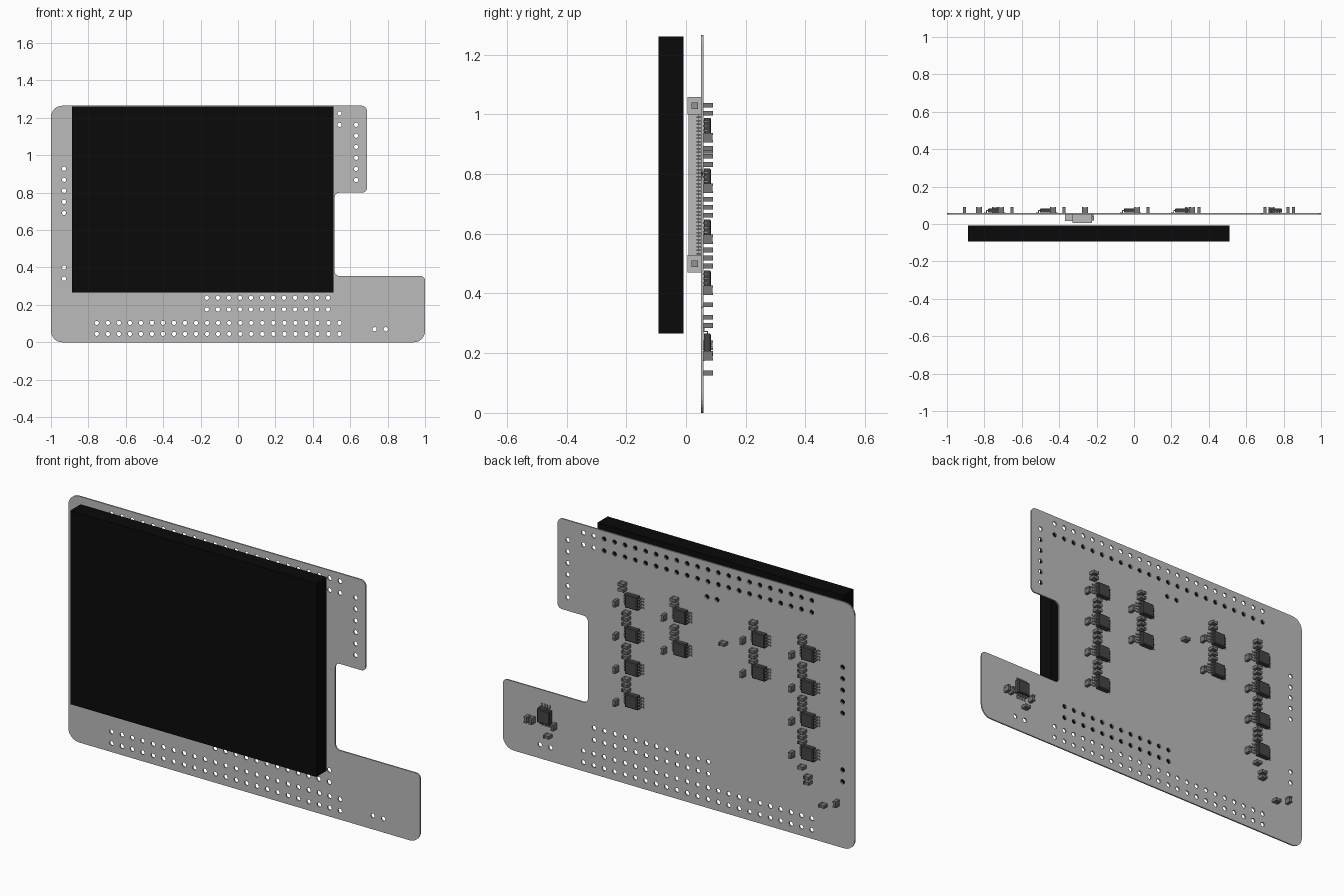
import bpy, bmesh
from math import cos, sin, pi, radians
from mathutils import Vector, Matrix

cube = bpy.data.objects.get("Cube")
if cube:
    bpy.data.objects.remove(cube)


def material(name, value):
    m = bpy.data.materials.new(name)
    m.use_nodes = True
    col = (value, value, value, 1)
    m.diffuse_color = col
    m.node_tree.nodes["Principled BSDF"].inputs["Base Color"].default_value = col
    return m


BOARD = material("light grey board", 0.5)
BLACK = material("display black", 0.003)
CHIP = material("chip dark grey", 0.06)
METAL = material("solder grey", 0.3)
PART = material("part mid grey", 0.19)
BACK = 0.058   # rear face of the board
FRONT = 0.051  # front face of the board


def box(bm, lo, hi, mat=0):
    size = Vector(hi) - Vector(lo)
    mid = (Vector(hi) + Vector(lo)) / 2
    made = bmesh.ops.create_cube(bm, size=1, matrix=Matrix.Translation(mid) @ Matrix.Diagonal((*size, 1)))
    for f in {f for v in made["verts"] for f in v.link_faces}:
        f.material_index = mat


def mesh_from(bm, name, mats):
    me = bpy.data.meshes.new(name)
    bm.to_mesh(me)
    bm.free()
    for m in mats:
        me.materials.append(m)
    return me


def place(name, me, loc=(0, 0, 0), turned=False):
    ob = bpy.data.objects.new(name, me)
    ob.location = loc
    ob.rotation_euler.y = radians(90) if turned else 0
    bpy.context.collection.objects.link(ob)
    return ob


# Circuit board: rounded outline with round holes, filled and extruded
def rounded(corners):
    pts = []
    for i, (x, z, r) in enumerate(corners):
        p = Vector((x, z))
        a = (Vector(corners[i - 1][:2]) - p).normalized()
        b = (Vector(corners[(i + 1) % len(corners)][:2]) - p).normalized()
        c = p + (a + b) * r
        for k in range(7):
            t = k / 6 * pi / 2
            pts.append(c - b * r * cos(t) - a * r * sin(t))
    return pts


def circle(x, z, r=0.0115, n=14):
    return [(x + r * cos(2 * pi * k / n), z + r * sin(2 * pi * k / n)) for k in range(n)]


PITCH = 0.059
holes = [(-0.755 + PITCH * i, z) for i in range(23) for z in (0.045, 0.104, 1.163, 1.224)]
holes += [(-0.167 + PITCH * i, z) for i in range(12) for z in (0.176, 0.238)]
holes += [(-0.93, 0.928 - PITCH * i) for i in range(5)]
holes += [(-0.93, z) for z in (0.34, 0.40)]
holes += [(0.632, 1.163 - PITCH * i) for i in range(6)]
holes += [(0.73, 0.07), (0.79, 0.07), (-0.16, 1.084), (-0.217, 1.084)]
outline = rounded([(-1, 0, .06), (1, 0, .06), (1, .355, .025), (.517, .355, .025),
                   (.517, .8, .025), (.69, .8, .025), (.69, 1.265, .03), (-1, 1.265, .06)])

curve = bpy.data.curves.new("board_outline", "CURVE")
curve.dimensions = "2D"
curve.fill_mode = "BOTH"
curve.extrude = (BACK - FRONT) / 2
for loop in [outline] + [circle(*h) for h in holes]:
    sp = curve.splines.new("POLY")
    sp.points.add(len(loop) - 1)
    for p, q in zip(sp.points, loop):
        p.co = (q[0], q[1], 0, 1)
    sp.use_cyclic_u = True
curve.materials.append(BOARD)
helper = bpy.data.objects.new("board_helper", curve)
bpy.context.collection.objects.link(helper)
bpy.context.view_layer.update()
board_mesh = bpy.data.meshes.new_from_object(helper.evaluated_get(bpy.context.evaluated_depsgraph_get()))
bpy.data.objects.remove(helper)
board_mesh.transform(Matrix.Rotation(pi / 2, 4, "X"))
board_mesh.shade_flat()
place("circuit_board", board_mesh, (0, (FRONT + BACK) / 2, 0))

# Display slab
bm = bmesh.new()
box(bm, (-0.888, -0.0925, 0.265), (0.51, -0.009, 1.26))
place("display_panel", mesh_from(bm, "display_panel", [BLACK]))

# Ribbon connector between board and display
bm = bmesh.new()
box(bm, (-0.37, 0.016, 0.49), (-0.29, FRONT, 1.04))
box(bm, (-0.30, 0.008, 0.52), (-0.235, 0.043, 1.0))
for z in (0.47, 1.0):
    box(bm, (-0.33, 0.005, z), (-0.225, FRONT, z + 0.058))
    box(bm, (-0.225, 0.018, z + 0.018), (-0.215, 0.04, z + 0.04), 1)
for i in range(40):
    z = 0.531 + i * 0.0117
    box(bm, (-0.235, 0.035, z), (-0.217, FRONT, z + 0.005), 1)
place("ribbon_connector", mesh_from(bm, "ribbon_connector", [BOARD, METAL]))

# Chip: chamfered body with four bent leads on each side
bm = bmesh.new()
box(bm, (-0.035, 0.003, -0.035), (0.035, 0.026, 0.035))
top = [f for f in bm.faces if f.normal.y > 0.9]
bmesh.ops.bevel(bm, geom=list(top[0].edges), offset=0.004, segments=1, affect="EDGES")
for side in (-1, 1):
    for i in range(4):
        z = (i - 1.5) * 0.0152
        for x0, x1, y0, y1 in ((0.034, 0.044, 0.012, 0.016), (0.041, 0.045, 0.002, 0.016),
                               (0.041, 0.057, 0, 0.004)):
            xs = sorted((side * x0, side * x1))
            box(bm, (xs[0], y0, z - 0.0035), (xs[1], y1, z + 0.0035), 1)
chip = mesh_from(bm, "chip", [CHIP, METAL])

# Small passive part: body with slightly larger end caps
bm = bmesh.new()
box(bm, (-0.012, 0, -0.007), (0.012, 0.030, 0.007))
for x in (-0.016, 0.008):
    box(bm, (x, 0, -0.008), (x + 0.008, 0.032, 0.008))
passive = mesh_from(bm, "passive", [PART])


def passive_at(x, z, turned=False):
    place("capacitor", passive, (x, BACK, z), turned)


# Four columns of chips, each with its side, upper and in-between parts
ROW = 0.1703
for x, rows in ((0.255, 4), (-0.019, 2), (-0.467, 2), (-0.745, 4)):
    for r in range(rows):
        z = 0.953 - ROW * r
        place("driver_chip", chip, (x, BACK, z))
        passive_at(x + 0.093, z - 0.031, True)
        if r < rows - 1:
            for k in range(3):
                passive_at(x + 0.034, z - 0.067 - 0.027 * k)
    for z in (1.03, 1.003):
        passive_at(x + (0.055 if x > 0 else 0.034), z)

# Separate chip on the lower arm and the loose parts
place("arm_chip", chip, (0.755, BACK, 0.23), True)
for x, z in ((0.823, 0.192), (0.852, 0.192), (0.70, 0.192), (-0.905, 0.227)):
    passive_at(x, z, True)
for x, z in ((0.735, 0.134), (-0.262, 0.877), (-0.83, 0.197), (-0.71, 0.362),
             (-0.743, 0.32), (-0.743, 0.293)):
    passive_at(x, z)
